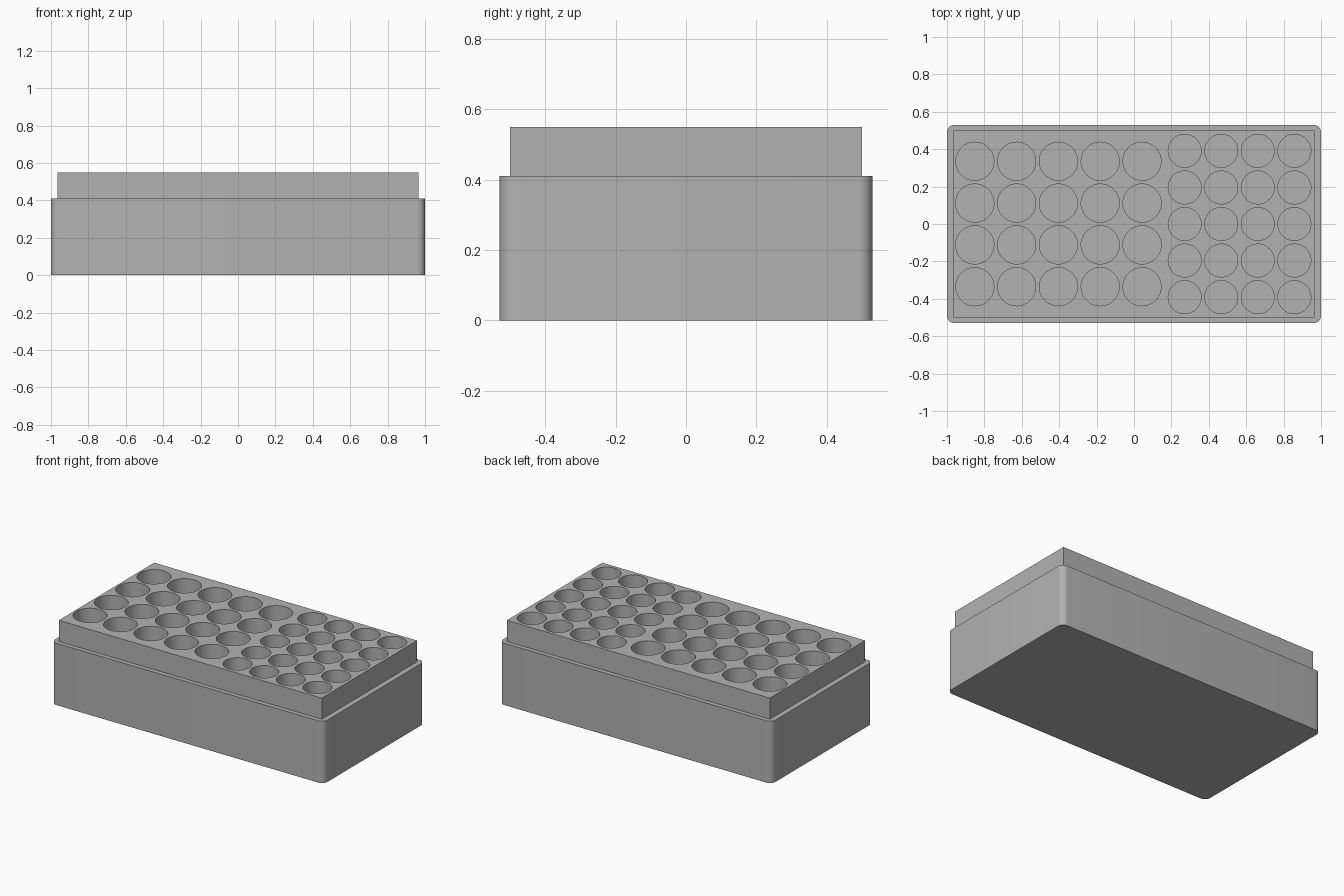
import bpy, bmesh
from math import radians

cube = bpy.data.objects.get("Cube")
if cube:
    bpy.data.objects.remove(cube, do_unlink=True)

BASE_TOP, TOP, FLOOR = 0.41, 0.55, 0.04

grey = bpy.data.materials.new("plain_grey")
grey.use_nodes = True
colour = (0.45, 0.45, 0.45, 1)
grey.diffuse_color = colour
grey.node_tree.nodes["Principled BSDF"].inputs["Base Color"].default_value = colour


def make_object(name, bm):
    mesh = bpy.data.meshes.new(name)
    bm.to_mesh(mesh)
    bm.free()
    mesh.materials.append(grey)
    obj = bpy.data.objects.new(name, mesh)
    bpy.context.collection.objects.link(obj)
    return obj


def block(name, half_x, half_y, z0, z1, radius=0):
    """Upright block with optionally rounded vertical corners."""
    bm = bmesh.new()
    bmesh.ops.create_cube(bm, size=2)
    for v in bm.verts:
        v.co = (v.co.x * half_x, v.co.y * half_y, z1 if v.co.z > 0 else z0)
    if radius:
        upright = [e for e in bm.edges if abs(e.verts[0].co.z - e.verts[1].co.z) > 0.01]
        bmesh.ops.bevel(bm, geom=upright, offset=radius, segments=8,
                        profile=0.5, affect='EDGES')
    return make_object(name, bm)


def well_cutters(name, columns, rows, first_x, pitch, radius):
    """Grid of cylinders, centred in y."""
    bm = bmesh.new()
    for i in range(columns):
        for j in range(rows):
            made = bmesh.ops.create_cone(bm, cap_ends=True, segments=64, radius1=radius,
                                         radius2=radius, depth=TOP + 0.1 - FLOOR)
            centre = (first_x + i * pitch, (j - (rows - 1) / 2) * pitch, (TOP + 0.1 + FLOOR) / 2)
            bmesh.ops.translate(bm, verts=made["verts"], vec=centre)
    return make_object(name, bm)


def combine(target, tool, operation):
    mod = target.modifiers.new(operation.lower(), 'BOOLEAN')
    mod.operation = operation
    mod.solver = 'EXACT'
    mod.object = tool
    bpy.context.view_layer.objects.active = target
    bpy.ops.object.modifier_apply(modifier=mod.name)
    bpy.data.objects.remove(tool, do_unlink=True)


# Rounded base with the narrower, square-cornered lip on top
tray = block("storage_tray", 1.0, 0.53, 0, BASE_TOP, radius=0.04)
combine(tray, block("lip", 0.965, 0.5, BASE_TOP - 0.1, TOP), 'UNION')

# Large wells on the right, small wells on the left
combine(tray, well_cutters("large_wells", 5, 4, -0.851, 0.2235, 0.102), 'DIFFERENCE')
combine(tray, well_cutters("small_wells", 4, 5, 0.271, 0.1955, 0.088), 'DIFFERENCE')

bpy.ops.object.select_all(action='DESELECT')
tray.select_set(True)
bpy.context.view_layer.objects.active = tray
bpy.ops.object.shade_smooth_by_angle(angle=radians(30))
